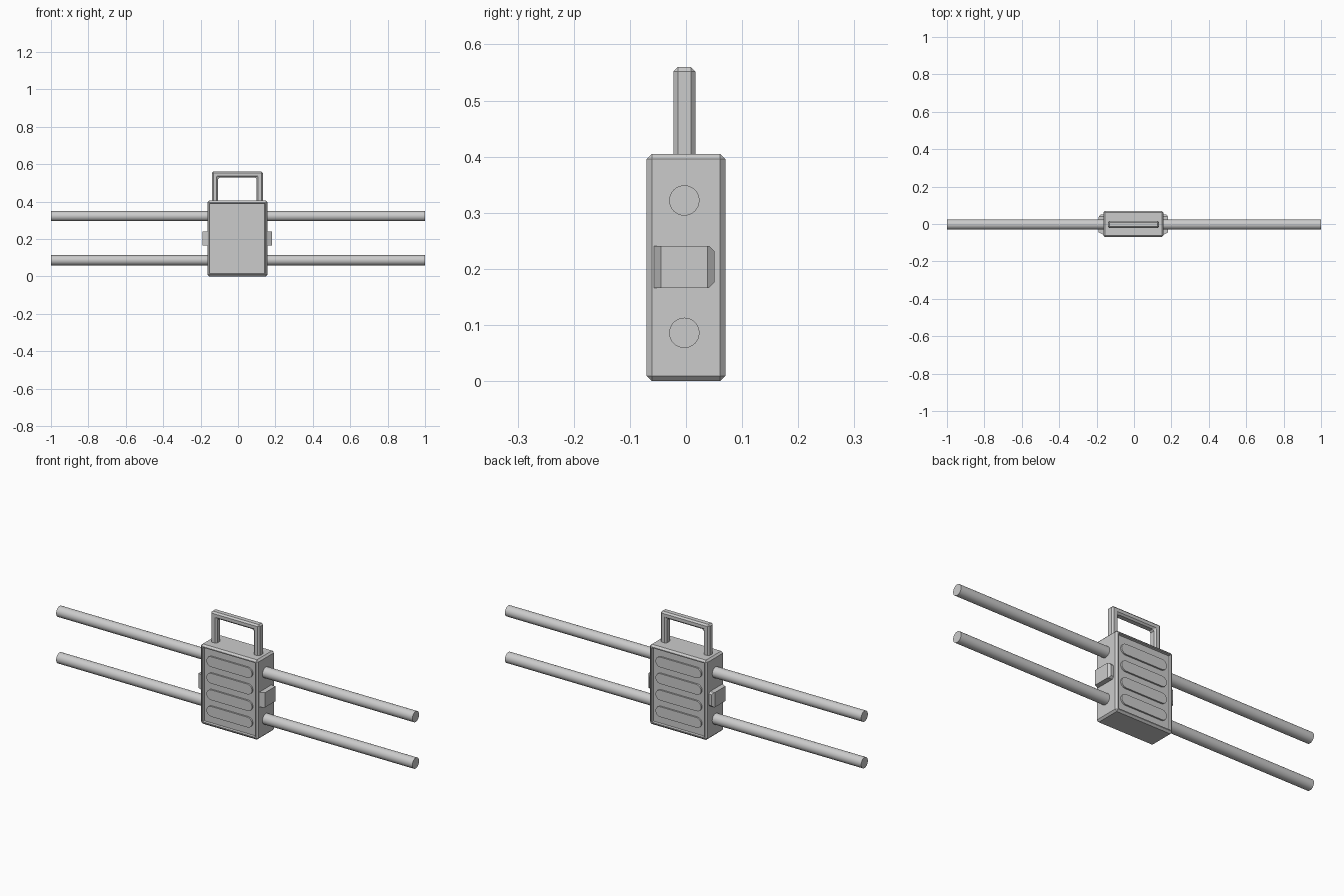
import bpy, bmesh, math
from mathutils import Vector, Matrix

if "Cube" in bpy.data.objects:
    bpy.data.objects.remove(bpy.data.objects["Cube"])

CX, CY = -0.003, -0.003   # small offset of the assembly seen on the grids


def finish(name, bm, smooth=False):
    bmesh.ops.recalc_face_normals(bm, faces=bm.faces)
    me = bpy.data.meshes.new(name)
    bm.to_mesh(me)
    bm.free()
    ob = bpy.data.objects.new(name, me)
    bpy.context.collection.objects.link(ob)
    if smooth:
        bpy.context.view_layer.objects.active = ob
        ob.select_set(True)
        bpy.ops.object.shade_smooth_by_angle(angle=math.radians(35))
        ob.select_set(False)
    return ob


def extruded(points, direction):
    bm = bmesh.new()
    face = bm.faces.new([bm.verts.new(p) for p in points])
    res = bmesh.ops.extrude_face_region(bm, geom=[face])
    verts = [g for g in res["geom"] if isinstance(g, bmesh.types.BMVert)]
    bmesh.ops.translate(bm, verts=verts, vec=direction)
    if not face.is_valid or len(bm.faces) < len(points) + 2:
        bm.faces.new([v for v in bm.verts if v not in verts])
    return bm


# Chamfered case with a recessed panel on the front and back
bm = bmesh.new()
bmesh.ops.create_cube(bm, size=1)
bmesh.ops.scale(bm, verts=bm.verts, vec=(0.322, 0.14, 0.405))
bmesh.ops.translate(bm, verts=bm.verts, vec=(CX, 0, 0.2025))
bmesh.ops.bevel(bm, geom=bm.edges[:], offset=0.009, segments=1, affect='EDGES')
bm.normal_update()
for f in [f for f in bm.faces if abs(f.normal.y) > 0.99]:
    n = f.normal.copy()
    bmesh.ops.inset_region(bm, faces=[f], thickness=0.007)
    bmesh.ops.inset_region(bm, faces=[f], thickness=0.002)
    bmesh.ops.translate(bm, verts=f.verts[:], vec=-n * 0.012)
finish("case", bm)


# Raised pill-shaped ribs on both panels
def rib(name, z, side):
    r, half, pts = 0.026, 0.102, []
    for sx, start in ((1, -90), (-1, 90)):
        for i in range(9):
            a = math.radians(start + i * 22.5)
            pts.append((CX + sx * half + r * math.cos(a), side * 0.054, z + r * math.sin(a)))
    finish(name, extruded(pts, Vector((0, side * 0.012, 0))), True)


for side, label in ((-1, "front"), (1, "back")):
    for i in range(4):
        rib(f"{label}_rib_{i + 1}", 0.2025 + (i - 1.5) * 0.084, side)

# Two long rods through the case
for name, z in (("lower_rod", 0.086), ("upper_rod", 0.322)):
    bm = bmesh.new()
    bmesh.ops.create_cone(bm, cap_ends=True, segments=32, radius1=0.027, radius2=0.027, depth=2,
                          matrix=Matrix.Translation((0, CY, z)) @ Matrix.Rotation(math.pi / 2, 4, 'Y'))
    finish(name, bm, True)

# Carrying handle: chamfered upside-down U
o, i, top, base = 0.137, 0.103, 0.56, 0.39
outline = [(-o, base), (-o, top), (o, top), (o, base), (i, base), (i, 0.528), (-i, 0.528), (-i, base)]
bm = extruded([(CX + x, CY - 0.0195, z) for x, z in outline], Vector((0, 0.039, 0)))
bmesh.ops.bevel(bm, geom=bm.edges[:], offset=0.008, segments=1, affect='EDGES')
finish("carry_handle", bm)

# Side clips, mirrored left and right, with cut corners at the back
for s, label in ((1, "right"), (-1, "left")):
    prof = [(0.150, -0.057), (0.161, -0.057), (0.186, -0.045), (0.186, 0.038), (0.175, 0.051), (0.150, 0.051)]
    bm = extruded([(CX + s * x, y, 0.166) for x, y in prof], Vector((0, 0, 0.075)))
    ends = [e for e in bm.edges
            if all(v.co.y > 0.05 for v in e.verts) and abs(e.verts[0].co.z - e.verts[1].co.z) < 1e-5]
    bmesh.ops.bevel(bm, geom=ends, offset=0.010, segments=1, affect='EDGES')
    finish(f"{label}_clip", bm)
